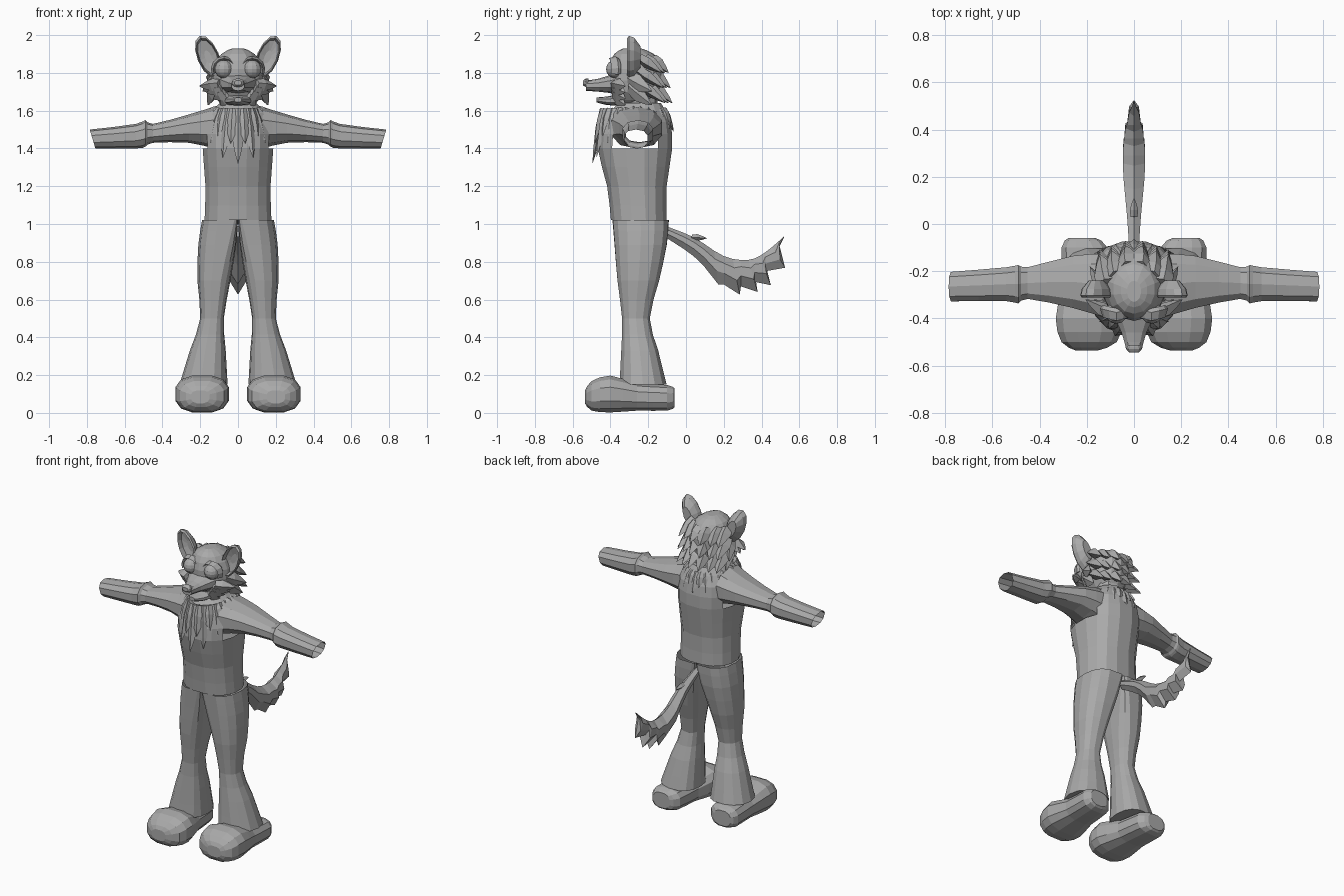
import bpy, bmesh, math
from mathutils import Vector

if "Cube" in bpy.data.objects:
    bpy.data.objects.remove(bpy.data.objects["Cube"])

COLOUR = (.4, .4, .4, 1)
grey = bpy.data.materials.new("plain grey")
grey.use_nodes = True
grey.diffuse_color = COLOUR
grey.node_tree.nodes["Principled BSDF"].inputs["Base Color"].default_value = COLOUR


def finish(name, bm, mirror=False):
    """Turn a bmesh into a flat shaded object, optionally mirrored in x."""
    bmesh.ops.recalc_face_normals(bm, faces=bm.faces)
    mesh = bpy.data.meshes.new(name)
    bm.to_mesh(mesh)
    bm.free()
    mesh.materials.append(grey)
    part = bpy.data.objects.new(name, mesh)
    bpy.context.collection.objects.link(part)
    if mirror:
        part.modifiers.new("Mirror", "MIRROR")


def smooth(keys, steps=2):
    """Pass a smooth curve through key stations and sample it evenly."""
    padded = [keys[0]] + keys + [keys[-1]]
    samples = []
    for before, start, end, after in zip(padded, padded[1:], padded[2:], padded[3:]):
        for step in range(steps):
            t = step / steps
            samples.append([q + t / 2 * (r - p + t * (2 * p - 5 * q + 4 * r - s + t * (3 * (q - r) + s - p)))
                            for p, q, r, s in zip(before, start, end, after)])
    return samples + [list(keys[-1])]


def signed_power(value, exponent):
    return math.copysign(abs(value) ** exponent, value)


def section(axis, position, low_a, high_a, low_b, high_b, sides=12, exponent=.85):
    """Rounded cross-section standing across the given axis."""
    points = []
    for i in range(sides):
        angle = math.tau * (i + .5) / sides
        a = (low_a + high_a + (high_a - low_a) * signed_power(math.cos(angle), exponent)) / 2
        b = (low_b + high_b + (high_b - low_b) * signed_power(math.sin(angle), exponent)) / 2
        points.append({"x": (position, a, b), "y": (a, position, b), "z": (a, b, position)}[axis])
    return points


def loft(rings, start=True, end=True, bm=None):
    """Skin a list of equal rings, capping the chosen ends."""
    bm = bm or bmesh.new()
    loops = [[bm.verts.new(point) for point in ring] for ring in rings]
    count = len(loops[0])
    for lower, upper in zip(loops, loops[1:]):
        for i in range(count):
            j = (i + 1) % count
            bm.faces.new((lower[i], lower[j], upper[j], upper[i]))
    if start:
        bm.faces.new(loops[0])
    if end:
        bm.faces.new(loops[-1])
    return bm


def tuft(bm, base, tip, side, width, thickness):
    """Flattened, slightly bellied fur spike."""
    base, tip, side = Vector(base), Vector(tip), Vector(side).normalized()
    up = (tip - base).cross(side).normalized()
    rings = []
    for along, size in ((0, .8), (.35, 1), (.75, .5), (1, .03)):
        centre = base.lerp(tip, along)
        across, raised = side * width * size, up * thickness * size
        rings.append([centre + across, centre + raised, centre - across, centre - raised])
    loft(rings, bm=bm)


# Torso shell, open where the sleeves join
stations = smooth([(1.02, .18, -.4, -.1), (1.2, .175, -.42, -.1), (1.4, .19, -.47, -.07),
                   (1.54, .18, -.44, -.08), (1.64, .1, -.36, -.13)])
bm = loft([section("z", z, -half, half, front, back, sides=16)
           for z, half, front, back in stations], start=False)
armholes = []
for face in bm.faces:
    centre = face.calc_center_median()
    if abs(centre.x) > .13 and abs(centre.y + .26) < .11 and 1.38 < centre.z < 1.58:
        armholes.append(face)
bmesh.ops.delete(bm, geom=armholes, context="FACES")
finish("torso", bm)

# Sleeves: open tubes with a raised elbow cuff and slanted ends
stations = smooth([(.13, 1.4, 1.62, -.4, -.12), (.26, 1.43, 1.58, -.36, -.13), (.45, 1.43, 1.53, -.32, -.18),
                   (.49, 1.41, 1.55, -.34, -.17), (.54, 1.4, 1.53, -.33, -.18), (.77, 1.4, 1.5, -.33, -.2)])
bm = loft([section("x", x, front, back, low, high, sides=10)
           for x, low, high, front, back in stations], start=False, end=False)
for vert in bm.verts:
    if vert.co.x > .76:
        vert.co.x += (vert.co.z - 1.45) * .3
finish("sleeves", bm, mirror=True)

# Flared trouser legs whose inner sides flatten to meet at the hips
stations = smooth([(1.02, 0, .19, -.39, -.09), (.89, .01, .21, -.38, -.1), (.7, .04, .215, -.365, -.14),
                   (.5, .075, .2, -.34, -.19), (.33, .065, .255, -.345, -.145), (.15, .055, .31, -.355, -.1)])
rings = []
for z, inner, outer, front, back in stations:
    middle = inner + (outer - inner) * .4
    inner_exponent = min(.85, .2 + (1.02 - z) * 2)
    ring = []
    for i in range(14):
        cosine, sine = math.cos(math.tau * i / 14), math.sin(math.tau * i / 14)
        reach, exponent = (outer - middle, .85) if cosine > 0 else (middle - inner, inner_exponent)
        ring.append((middle + reach * signed_power(cosine, exponent),
                     (front + back + (back - front) * signed_power(sine, exponent)) / 2, z))
    rings.append(ring)
finish("trouser_legs", loft(rings, start=False), mirror=True)

# Chunky rounded shoes
stations = smooth([(-.06, .22, .06, .03, .13), (-.1, .21, .1, .01, .15), (-.26, .2, .11, .01, .16),
                   (-.4, .19, .145, 0, .2), (-.5, .19, .12, .01, .17), (-.535, .2, .05, .05, .12)])
finish("shoes", loft([section("y", y, centre - half, centre + half, low, high, exponent=.75)
                      for y, centre, half, low, high in stations]), mirror=True)

# Neck and skull
finish("neck", loft([section("z", z, -.09, .09, -.33, -.15, sides=10) for z in (1.59, 1.7)]))
stations = smooth([(1.63, .06, -.36, -.18), (1.7, .13, -.4, -.13), (1.82, .135, -.41, -.12),
                   (1.9, .09, -.38, -.17), (1.93, .03, -.33, -.24)])
finish("skull", loft([section("z", z, -half, half, front, back, sides=14, exponent=1)
                      for z, half, front, back in stations]))

# Muzzle, open lower jaw and nose, each tapering forward
face_parts = {
    "muzzle": [(-.37, .1, 1.69, 1.8), (-.46, .055, 1.7, 1.77), (-.53, .035, 1.705, 1.76)],
    "lower_jaw": [(-.34, .085, 1.625, 1.69), (-.42, .055, 1.63, 1.675), (-.475, .02, 1.645, 1.67)],
    "nose": [(-.515, .028, 1.735, 1.77), (-.53, .034, 1.725, 1.77), (-.545, .02, 1.735, 1.76)],
}
for name, keys in face_parts.items():
    finish(name, loft([section("y", y, -half, half, low, high, sides=10)
                       for y, half, low, high in smooth(keys)]))

# Eyes under heavy brow rims
bm = bmesh.new()
eye = Vector((.075, -.375, 1.82))
bmesh.ops.create_uvsphere(bm, u_segments=12, v_segments=8, radius=.048)
bmesh.ops.translate(bm, verts=bm.verts, vec=eye)
finish("eyes", bm, mirror=True)
rings = []
for i in range(9):
    angle = math.radians(-25 + i * 29)
    outward = Vector((math.cos(angle), abs(math.cos(angle)) / 4, math.sin(angle)))
    centre = eye + outward * .057
    forward = Vector((0, -.035, 0))
    rings.append([centre + outward * .012, centre + forward, centre - outward * .01, centre - forward / 2])
finish("brow_rims", loft(rings), mirror=True)

# Cupped ears: leaning ovals with a hollow front and a rounded back
ear_centre = Vector((.158, 0, 1.885))
ear_length = Vector((.38, 0, .92)) * .12
ear_width = Vector((.92, 0, -.38)) * .058
rings = []
for scale, depth in ((.3, -.268), (.8, -.28), (.9, -.312), (1, -.302), (.92, -.275), (.5, -.24)):
    ring = []
    for i in range(12):
        angle = math.tau * i / 12
        point = ear_centre + (ear_length * math.cos(angle) + ear_width * math.sin(angle)) * scale
        point.y = depth
        ring.append(point)
    rings.append(ring)
finish("ears", loft(rings), mirror=True)

# Cheek ruff fanning outward and down
bm = bmesh.new()
for i in range(4):
    t = i / 3
    tuft(bm, (.1 - .05 * t, -.38, 1.74 - .06 * t), (.205 - .11 * t, -.32, 1.73 - .1 * t), (0, .3, 1), .035, .03)
    if i % 2:
        tuft(bm, (.12, -.3, 1.79 - .06 * t), (.2 - .04 * t, -.18, 1.74 - .11 * t), (0, .3, 1), .045, .03)
finish("cheek_fur", bm, mirror=True)

# Rows of swept back fur on the head
bm = bmesh.new()
for row in range(3):
    for x in (.03, .08, .12):
        base = (x, -.15 - .8 * x, 1.88 - .07 * row)
        tip = (x * 1.2, -.08 - .4 * x + .01 * row, 1.8 - .08 * row)
        tuft(bm, base, tip, (1, -.5, 0), .045, .03)
finish("head_fur", bm, mirror=True)

# Two layers of collar fur, longest at the chest
bm = bmesh.new()
for layer in range(2):
    for i in range(8 - layer):
        angle = math.pi * (i + layer / 2) / 7
        sine, cosine = math.sin(angle), math.cos(angle)
        base = Vector((.11 * sine, -.28 - .16 * cosine, 1.61))
        tip = Vector((.185 * sine, -.28 - .215 * cosine, 1.57 - .08 * cosine ** 2 - .17 * max(cosine, 0)))
        if layer:
            tip = base.lerp(tip, .65) + Vector((sine, -cosine, 0)) * .012
        tuft(bm, base, tip, (cosine, sine, 0), .04, .02)
finish("collar_fur", bm, mirror=True)

# Bushy tail whose lower edge is jagged at every other station
stations = smooth([(-.11, .99, .93, .02), (.04, .93, .83, .03), (.2, .83, .68, .045),
                   (.33, .81, .68, .045), (.42, .85, .75, .03), (.52, .935, .93, .002)], steps=3)
rings = []
for i, (y, high, low, half) in enumerate(stations):
    top, bottom = Vector((0, y, high)), Vector((0, y, low))
    if i % 2 and y > .05 and i < len(stations) - 1:
        bottom += Vector((0, y * .15, -.04))
    side = Vector((half, 0, 0))
    upper, lower = top.lerp(bottom, .25), top.lerp(bottom, .6)
    rings.append([top, upper + side, lower + side, bottom, lower - side, upper - side])
bm = loft(rings)
tuft(bm, (0, .03, .93), (0, .11, .925), (1, 0, 0), .018, .018)
finish("tail", bm)
